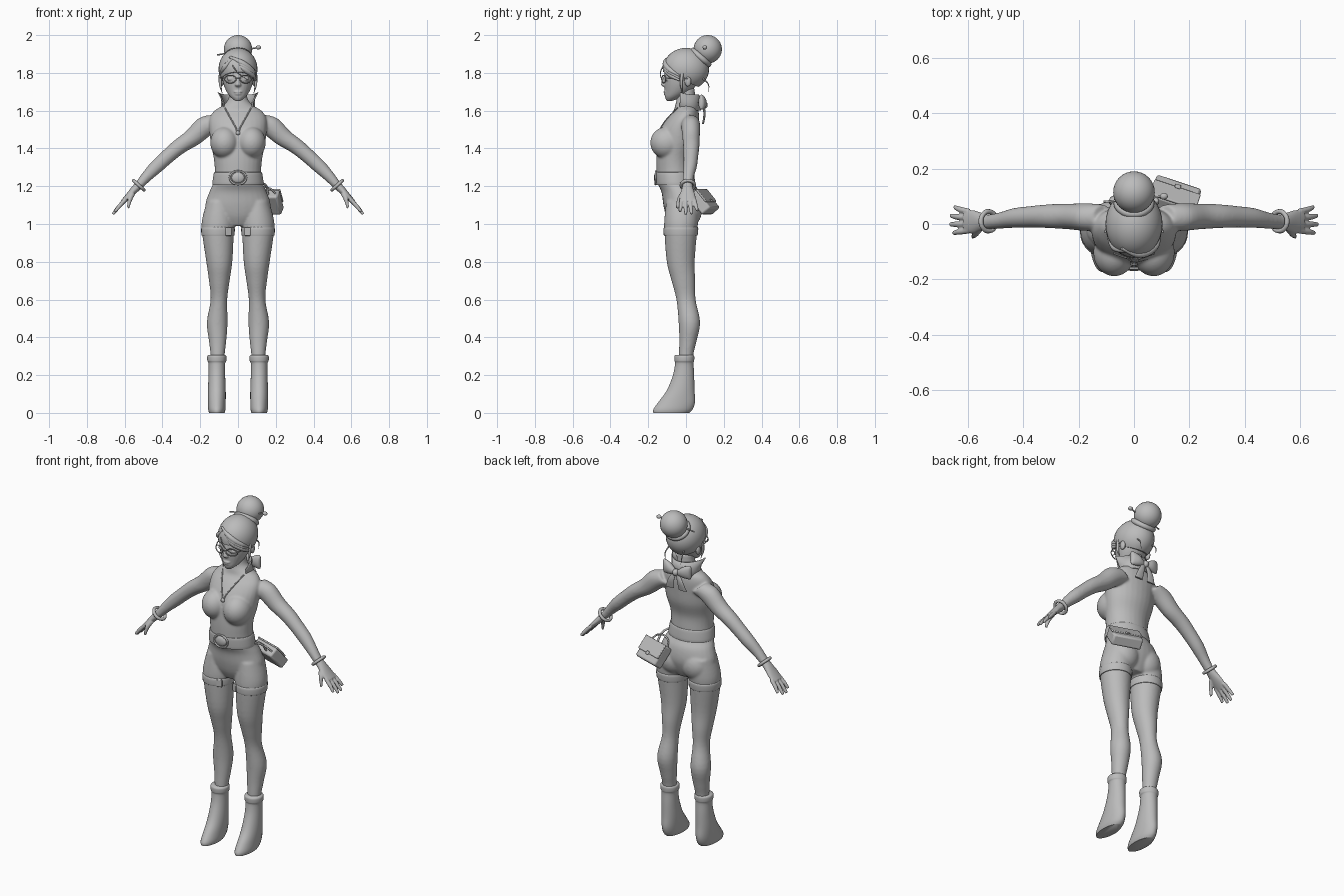
import bpy, bmesh, math
from mathutils import Vector, Matrix, Euler
from mathutils.bvhtree import BVHTree

cube = bpy.data.objects.get("Cube")
if cube:
    bpy.data.objects.remove(cube)

grey = bpy.data.materials.new("plain grey")
grey.use_nodes = True
grey.diffuse_color = (.5, .5, .5, 1)
grey.node_tree.nodes["Principled BSDF"].inputs["Base Color"].default_value = (.5, .5, .5, 1)
SIDES = (("left", 1), ("right", -1))
solids = []


def link(name, data):
    obj = bpy.data.objects.new(name, data)
    bpy.context.collection.objects.link(obj)
    data.materials.append(grey)
    return obj


def make(name, bm):
    bmesh.ops.recalc_face_normals(bm, faces=bm.faces[:])
    mesh = bpy.data.meshes.new(name)
    bm.to_mesh(mesh)
    bm.free()
    obj = link(name, mesh)
    solids.append(obj)
    return obj


def catmull(p, q, r, s, t):
    return [(2 * b + (c - a) * t + (2 * a - 5 * b + 4 * c - d) * t * t
             + (3 * b - a - 3 * c + d) * t ** 3) / 2 for a, b, c, d in zip(p, q, r, s)]


def loft(bm, rings, normal=(0, 0, 1), side=1, seg=28, steps=4):
    """Skin smooth oval sections (x, y, z, radius across, radius along y)."""
    along = Vector((0, 1, 0))
    across = along.cross(Vector(normal).normalized())
    padded = [rings[0]] + list(rings) + [rings[-1]]
    smooth = [catmull(*padded[i:i + 4], k / steps)
              for i in range(len(rings) - 1) for k in range(steps)] + [rings[-1]]
    loops = []
    for x, y, z, ra, rb in smooth:
        loop = []
        for k in range(seg):
            a = math.tau * k / seg
            p = Vector((x, y, z)) + across * max(ra, .002) * math.cos(a) + along * max(rb, .002) * math.sin(a)
            loop.append(bm.verts.new((p.x * side, p.y, p.z)))
        loops.append(loop)
    for low, high in zip(loops, loops[1:]):
        for k in range(seg):
            n = (k + 1) % seg
            bm.faces.new((low[k], low[n], high[n], high[k]))
    bm.faces.new(loops[0])
    bm.faces.new(loops[-1])


def blob(bm, centre, radii):
    matrix = Matrix.Translation(centre) @ Matrix.Diagonal((*radii, 1))
    bmesh.ops.create_uvsphere(bm, u_segments=32, v_segments=20, radius=1, matrix=matrix)


def skin(name, bm, voxel, rounds):
    """Fuse overlapping volumes into one smooth surface."""
    obj = make(name, bm)
    fuse = obj.modifiers.new("fuse", "REMESH")
    fuse.mode, fuse.voxel_size, fuse.use_smooth_shade = "VOXEL", voxel, True
    relax = obj.modifiers.new("relax", "SMOOTH")
    relax.factor, relax.iterations = .5, rounds
    return obj


def tube(name, points, radius, taper=None, cyclic=False):
    data = bpy.data.curves.new(name, "CURVE")
    data.dimensions, data.bevel_depth, data.bevel_resolution = "3D", radius, 2
    data.use_fill_caps = True
    data.resolution_u = 6
    line = data.splines.new("BEZIER")
    line.bezier_points.add(len(points) - 1)
    for i, (knot, p) in enumerate(zip(line.bezier_points, points)):
        knot.co = p
        knot.handle_left_type = knot.handle_right_type = "AUTO"
        knot.radius = taper[i] if taper else 1
    line.use_cyclic_u = cyclic
    return link(name, data)


def hoop(name, centre, axis, wide, tall, radius):
    turn = Vector(axis).to_track_quat("Z", "Y")
    points = [Vector(centre) + turn @ Vector((wide * math.cos(a), tall * math.sin(a), 0))
              for a in (math.tau * k / 8 for k in range(8))]
    return tube(name, points, radius, cyclic=True)


def box(name, size, place, bevel=.004):
    bm = bmesh.new()
    bmesh.ops.create_cube(bm, size=1, matrix=place @ Matrix.Diagonal((*size, 1)))
    obj = make(name, bm)
    soft = obj.modifiers.new("soft edge", "BEVEL")
    soft.width, soft.segments = bevel, 2
    return obj


# Body: torso, arms and legs fused together
ARM_AXIS = (.67, 0, -.74)
bm = bmesh.new()
loft(bm, [(0, y, z, rx, ry) for z, y, rx, ry in (
    (.99, -.02, .08, .06), (1.04, -.02, .15, .085), (1.1, -.02, .173, .1), (1.17, -.03, .152, .1),
    (1.22, -.055, .129, .097), (1.28, -.06, .123, .097), (1.35, -.06, .129, .097),
    (1.43, -.045, .145, .105), (1.5, -.035, .152, .102), (1.56, -.015, .15, .085),
    (1.6, 0, .125, .066), (1.625, 0, .085, .058), (1.66, 0, .052, .05), (1.72, 0, .046, .046))])
for _, s in SIDES:
    loft(bm, [(.11, .025, 1.545, .05, .045), (.17, .025, 1.52, .056, .05), (.24, .027, 1.457, .049, .046),
              (.31, .028, 1.41, .043, .043), (.37, .026, 1.36, .039, .039), (.43, .022, 1.305, .037, .036),
              (.48, .013, 1.255, .03, .03), (.52, .008, 1.21, .024, .027),
              (.54, .008, 1.19, .022, .026)], ARM_AXIS, s)
    loft(bm, [(.1, -.02, 1.12, .065, .085), (.104, -.025, 1.02, .087, .09), (.106, -.028, .95, .084, .086),
              (.099, -.028, .8, .069, .074), (.099, -.014, .7, .055, .063), (.101, 0, .6, .044, .051),
              (.11, .018, .48, .055, .057), (.108, .01, .38, .046, .046), (.108, 0, .3, .037, .038),
              (.108, 0, .22, .036, .036)], side=s)
    blob(bm, (.071 * s, -.102, 1.43), (.076, .087, .085))
    blob(bm, (.075 * s, .008, 1.07), (.085, .076, .09))
body = skin("body", bm, .0055, 14)

# Hands with spread fingers and a thumb
for word, s in SIDES:
    bm = bmesh.new()
    loft(bm, [(.525, .008, 1.205, .022, .026), (.55, .008, 1.18, .02, .032),
              (.58, .008, 1.148, .016, .042), (.61, .01, 1.117, .012, .042)], ARM_AXIS, s)
    for i, reach in enumerate((.055, .068, .066, .05)):
        y = -.024 + .023 * i
        tip = .605 + reach * .85
        fall = 1.12 - reach
        loft(bm, [(.595, y, 1.13, .011, .011), ((.605 + tip) / 2, y * 1.15, fall / 2 + .562, .011, .011),
                  (tip, y * 1.35, fall, .008, .008)], ARM_AXIS, s, 12)
    loft(bm, [(.555, -.015, 1.165, .014, .014), (.572, -.036, 1.13, .013, .012),
              (.582, -.045, 1.085, .008, .008)], ARM_AXIS, s, 12)
    skin(word + "_hand", bm, .004, 3)
    hoop(word + "_bracelet", (.525 * s, .01, 1.205), (.67 * s, 0, -.74), .035, .037, .009)

# Face
bm = bmesh.new()
loft(bm, [(0, y, z, rx, ry) for z, y, rx, ry in (
    (1.652, -.086, .016, .016), (1.672, -.067, .04, .044), (1.7, -.045, .06, .067), (1.74, -.028, .077, .087),
    (1.78, -.02, .085, .096), (1.82, -.01, .089, .1), (1.86, -.01, .08, .088), (1.89, -.01, .06, .06))])
loft(bm, [(0, -.106, 1.79, .008, .01), (0, -.115, 1.75, .012, .014),
          (0, -.118, 1.736, .017, .014), (0, -.108, 1.725, .01, .01)], seg=16)
blob(bm, (0, -.109, 1.699), (.023, .011, .006))
blob(bm, (0, -.107, 1.688), (.019, .011, .006))
for _, s in SIDES:
    blob(bm, (.037 * s, -.098, 1.768), (.021, .014, .012))
    blob(bm, (.088 * s, .01, 1.755), (.012, .018, .028))
skin("head", bm, .004, 3)

# Glasses
for word, s in SIDES:
    hoop(word + "_lens_rim", (.041 * s, -.118, 1.767), (.35 * s, -1, 0), .032, .02, .003)
    tube(word + "_glasses_arm", [(.07 * s, -.106, 1.772), (.09 * s, -.06, 1.775), (.096 * s, .01, 1.77)], .0028)
tube("glasses_bridge", [(-.012, -.129, 1.77), (0, -.131, 1.774), (.012, -.129, 1.77)], .003)

# Hair cap trimmed along the hairline
bm = bmesh.new()
blob(bm, (0, 0, 1.82), (.103, .122, .112))
bmesh.ops.bisect_plane(bm, geom=bm.verts[:] + bm.edges[:] + bm.faces[:], plane_co=(0, -.12, 1.805),
                       plane_no=(0, .06, .14), clear_inner=True)
bmesh.ops.holes_fill(bm, edges=[e for e in bm.edges if e.is_boundary], sides=0)
make("hair_cap", bm)

# Swept fringe, side locks and wisps
for i in range(3):
    d = i * .012
    tube("fringe_lock", [(-.045 + d, -.088, 1.885 - d), (.025, -.108, 1.85 - d), (.075, -.08, 1.812 - d),
                         (.094, -.035, 1.785 - d)], .016, (.4, 1, .9, .3))
tube("right_fringe", [(-.03, -.098, 1.875), (-.07, -.082, 1.83), (-.095, -.03, 1.79)], .015, (.4, 1, .4))
tube("loose_strand", [(-.03, -.12, 1.84), (0, -.136, 1.8), (.05, -.128, 1.765)], .003, (1, 1, .3))
for word, s in SIDES:
    tube(word + "_side_lock", [(.093 * s, -.02, 1.8), (.094 * s, -.025, 1.74), (.083 * s, -.02, 1.69)],
         .009, (1, .8, .1))
    tube(word + "_nape_wisp", [(.05 * s, .09, 1.77), (.055 * s, .118, 1.74), (.05 * s, .12, 1.7)], .004, (1, .8, .2))

# Bun with its twisted base and hair stick
bm = bmesh.new()
blob(bm, (0, .115, 1.925), (.075, .075, .075))
make("hair_bun", bm)
hoop("bun_base", (0, .078, 1.882), (0, .65, .75), .058, .055, .016)
tube("hair_stick", [(-.11, .08, 1.895), (0, .09, 1.915), (.11, .1, 1.935)], .004)
bm = bmesh.new()
blob(bm, (.108, .1, 1.935), (.014, .012, .011))
make("stick_knob", bm)

# Open standing collar with pointed fronts
bm = bmesh.new()
rows = []
for k in range(25):
    t = k / 12 - 1
    a, flare = math.radians(128) * t, t ** 4
    x, y = math.sin(a), math.cos(a)
    low = (.085 * x, .008 + .066 * y, 1.6 - .01 * flare)
    mid = ((.07 + .022 * flare) * x, .006 + .06 * y, 1.645)
    top = ((.067 + .064 * flare) * x, .006 + .058 * y, 1.685 + .014 * flare)
    rows.append([bm.verts.new(p) for p in (low, mid, top)])
for one, two in zip(rows, rows[1:]):
    for j in (0, 1):
        bm.faces.new((one[j], two[j], two[j + 1], one[j + 1]))
collar = make("collar", bm)
collar.modifiers.new("cloth", "SOLIDIFY").thickness = .006

# Bow at the nape
bm = bmesh.new()
blob(bm, (0, .095, 1.63), (.018, .02, .02))
make("bow_knot", bm)
for word, s in SIDES:
    bm = bmesh.new()
    loft(bm, [(.008, .09, 1.63, .014, .012), (.045, .088, 1.64, .032, .022), (.08, .083, 1.645, .04, .017),
              (.09, .082, 1.645, .034, .006)], (1, 0, 0), s)
    make(word + "_bow_loop", bm)
    bm = bmesh.new()
    loft(bm, [(.01, .093, 1.625, .012, .006), (.03, .098, 1.58, .02, .006), (.042, .09, 1.53, .027, .005)], side=s)
    make(word + "_bow_tail", bm)

# Wedge ankle boots and shorts hems
for word, s in SIDES:
    bm = bmesh.new()
    loft(bm, [(.112, y, z, rx, ry) for z, y, rx, ry in (
        (0, -.078, .041, .095), (.02, -.068, .046, .104), (.06, -.048, .047, .096), (.12, -.028, .047, .073),
        (.2, -.013, .044, .056), (.26, -.009, .044, .049), (.275, -.009, .05, .052),
        (.298, -.009, .051, .053), (.306, -.009, .046, .048))], side=s)
    make(word + "_boot", bm)
    bm = bmesh.new()
    loft(bm, [(.106, -.028, .938, .084, .086), (.106, -.028, .942, .0875, .09), (.106, -.027, .975, .089, .092),
              (.105, -.026, .985, .084, .087)], side=s)
    make(word + "_shorts_hem", bm)
    box(word + "_hem_tab", (.034, .008, .045), Matrix.Translation((.05 * s, -.105, .96)) @ Matrix.Rotation(-.3 * s, 4, "Z"))

# Belt and round buckle
bm = bmesh.new()
loft(bm, [(0, -.055, 1.208, .13, .098), (0, -.055, 1.212, .136, .104), (0, -.06, 1.268, .128, .102),
          (0, -.06, 1.273, .121, .096)], seg=48)
make("belt", bm)
bm = bmesh.new()
blob(bm, (0, -.158, 1.245), (.034, .012, .028))
make("buckle", bm)
hoop("buckle_rim", (0, -.161, 1.245), (0, -1, .05), .044, .035, .005)

# Necklace laid on the chest
bpy.context.view_layer.update()
chest = BVHTree.FromObject(body, bpy.context.evaluated_depsgraph_get())


def on_chest(x, z):
    hit = chest.ray_cast(Vector((x, -1, z)), Vector((0, 1, 0)))[0]
    return Vector((x, (hit.y if hit else -.06) - .002, z))


chain = [on_chest(.07 * k / 6, 1.49 + .125 * abs(k) / 6) for k in range(-6, 7)]
tube("necklace", chain, .0035)
bm = bmesh.new()
blob(bm, on_chest(0, 1.482), (.012, .008, .011))
make("pendant", bm)

# Hip bag slung behind the left side
place = Matrix.Translation((.145, .095, 1.115)) @ Euler((.7, 0, -.32)).to_matrix().to_4x4()
box("bag", (.17, .062, .125), place, .01)
box("bag_flap", (.176, .01, .085), place @ Matrix.Translation((0, .032, .02)))
box("bag_clasp", (.022, .008, .02), place @ Matrix.Translation((0, .039, -.02)))
tube("bag_handle", [place @ Vector(p) for p in ((-.07, 0, .06), (-.045, 0, .095), (.045, 0, .095), (.07, 0, .06))], .005)
tube("bag_strap", [(.125, -.03, 1.22), (.15, .01, 1.2), place @ Vector((.03, -.01, .06))], .006)

# Smooth shading with sharp creases kept
bpy.ops.object.select_all(action="DESELECT")
for obj in solids:
    obj.select_set(True)
bpy.context.view_layer.objects.active = solids[0]
bpy.ops.object.shade_smooth_by_angle(angle=math.radians(50))
